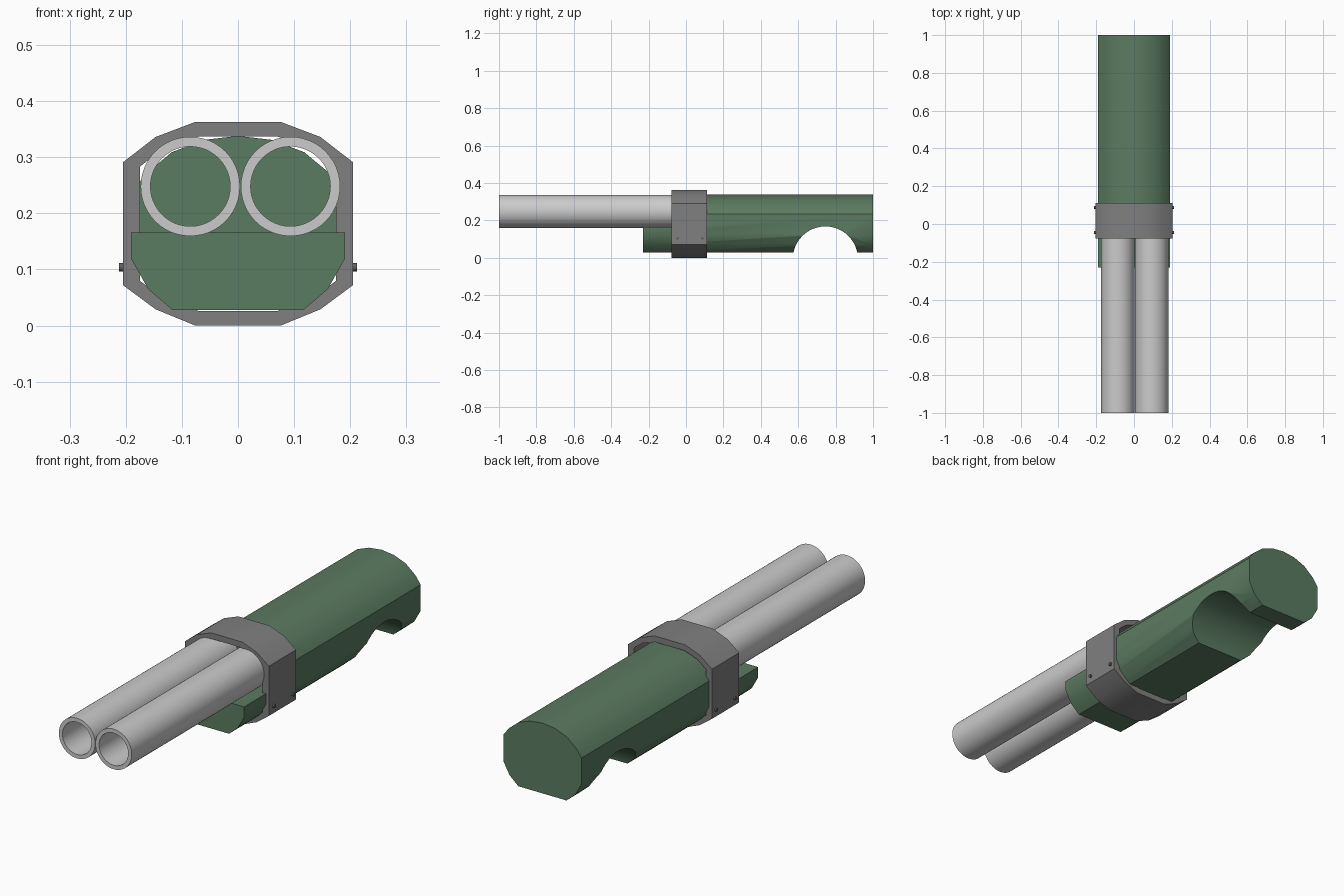
import bpy, bmesh, math
from mathutils import Matrix

cube = bpy.data.objects.get("Cube")
if cube:
    bpy.data.objects.remove(cube, do_unlink=True)


def material(name, rgb):
    mat = bpy.data.materials.new(name)
    mat.use_nodes = True
    mat.diffuse_color = (*rgb, 1)
    mat.node_tree.nodes["Principled BSDF"].inputs["Base Color"].default_value = (*rgb, 1)
    return mat


green = material("green", (0.105, 0.2, 0.12))
light = material("light_metal", (0.6, 0.6, 0.6))
grey = material("grey_metal", (0.215, 0.215, 0.215))
dark = material("dark_metal", (0.12, 0.12, 0.12))


def make(name, bm, mat=None):
    bmesh.ops.recalc_face_normals(bm, faces=bm.faces)
    mesh = bpy.data.meshes.new(name)
    bm.to_mesh(mesh)
    bm.free()
    obj = bpy.data.objects.new(name, mesh)
    bpy.context.collection.objects.link(obj)
    if mat:
        mesh.materials.append(mat)
    return obj


def activate(obj):
    bpy.ops.object.select_all(action='DESELECT')
    obj.select_set(True)
    bpy.context.view_layer.objects.active = obj


def smooth(obj):
    activate(obj)
    bpy.ops.object.shade_smooth_by_angle(angle=math.radians(32))


def mirrored(half):
    """Close a right-hand half profile into a full loop."""
    return half + [(-x, z) for x, z in reversed(half) if x > 0]


def prism(name, profile, y0, y1, mat=None):
    bm = bmesh.new()
    face = bm.faces.new([bm.verts.new((x, y0, z)) for x, z in profile])
    ext = bmesh.ops.extrude_face_region(bm, geom=[face])["geom"]
    verts = [v for v in ext if isinstance(v, bmesh.types.BMVert)]
    bmesh.ops.translate(bm, verts=verts, vec=(0, y1 - y0, 0))
    return make(name, bm, mat)


def tube(name, outer, inner, y0, y1, mat):
    """Hollow section swept along y, from matching outer and inner loops."""
    bm = bmesh.new()
    loops = [[bm.verts.new((x, y, z)) for x, z in loop]
             for loop, y in ((outer, y0), (outer, y1), (inner, y1), (inner, y0))]
    n = len(outer)
    for k in range(4):
        a, b = loops[k], loops[(k + 1) % 4]
        for i in range(n):
            j = (i + 1) % n
            bm.faces.new((a[i], a[j], b[j], b[i]))
    obj = make(name, bm, mat)
    smooth(obj)
    return obj


def x_cylinder(name, radius, length, centre, sides, mat=None):
    bm = bmesh.new()
    bmesh.ops.create_cone(bm, cap_ends=True, segments=sides, radius1=radius, radius2=radius,
                          depth=length, matrix=Matrix.Translation(centre)
                          @ Matrix.Rotation(math.pi / 2, 4, 'Y'))
    return make(name, bm, mat)


def cut(obj, cutter):
    cutter.hide_render = True
    mod = obj.modifiers.new("cut", 'BOOLEAN')
    mod.operation = 'DIFFERENCE'
    mod.solver = 'EXACT'
    mod.object = cutter
    activate(obj)
    bpy.ops.object.modifier_apply(modifier=mod.name)
    bpy.data.objects.remove(cutter, do_unlink=True)


def circle(cx, cz, r, n=48):
    return [(cx + r * math.cos(2 * math.pi * i / n), cz + r * math.sin(2 * math.pi * i / n))
            for i in range(n)]


# Main body: rounded top, chamfered underside
body = prism("body", mirrored([(0.117, 0.028), (0.16, 0.065), (0.191, 0.12), (0.191, 0.235),
                               (0.165, 0.27), (0.118, 0.309), (0.06, 0.331), (0, 0.338)]),
             -0.23, 1.0, green)
# Step that leaves the front lip under the barrels
cut(body, prism("step_cutter", mirrored([(0.3, 0.166), (0.3, 0.5)]), -0.4, 0.0))
# Round notch across the underside
cut(body, x_cylinder("notch_cutter", 0.174, 1.0, (0, 0.745, -0.006), 48))
smooth(body)

# Twin barrels
for side, cx in (("left", 0.0935), ("right", -0.085)):
    tube(side + "_barrel", circle(cx, 0.248, 0.0885), circle(cx, 0.248, 0.071), -1.0, 0.01, light)

# Clamp band around the joint
tube("clamp_band",
     mirrored([(0.076, 0), (0.147, 0.029), (0.205, 0.072),
               (0.205, 0.291), (0.147, 0.336), (0.076, 0.363)]),
     mirrored([(0.07, 0.026), (0.135, 0.05), (0.175, 0.08),
               (0.175, 0.283), (0.135, 0.315), (0.07, 0.337)]),
     -0.078, 0.112, grey)

# Clamp bolts on both sides
for side, sx in (("left", 1), ("right", -1)):
    for place, y in (("front", -0.045), ("rear", 0.088)):
        bolt = x_cylinder(f"{side}_{place}_bolt", 0.0075, 0.03, (sx * 0.197, y, 0.104), 16, dark)
        smooth(bolt)
